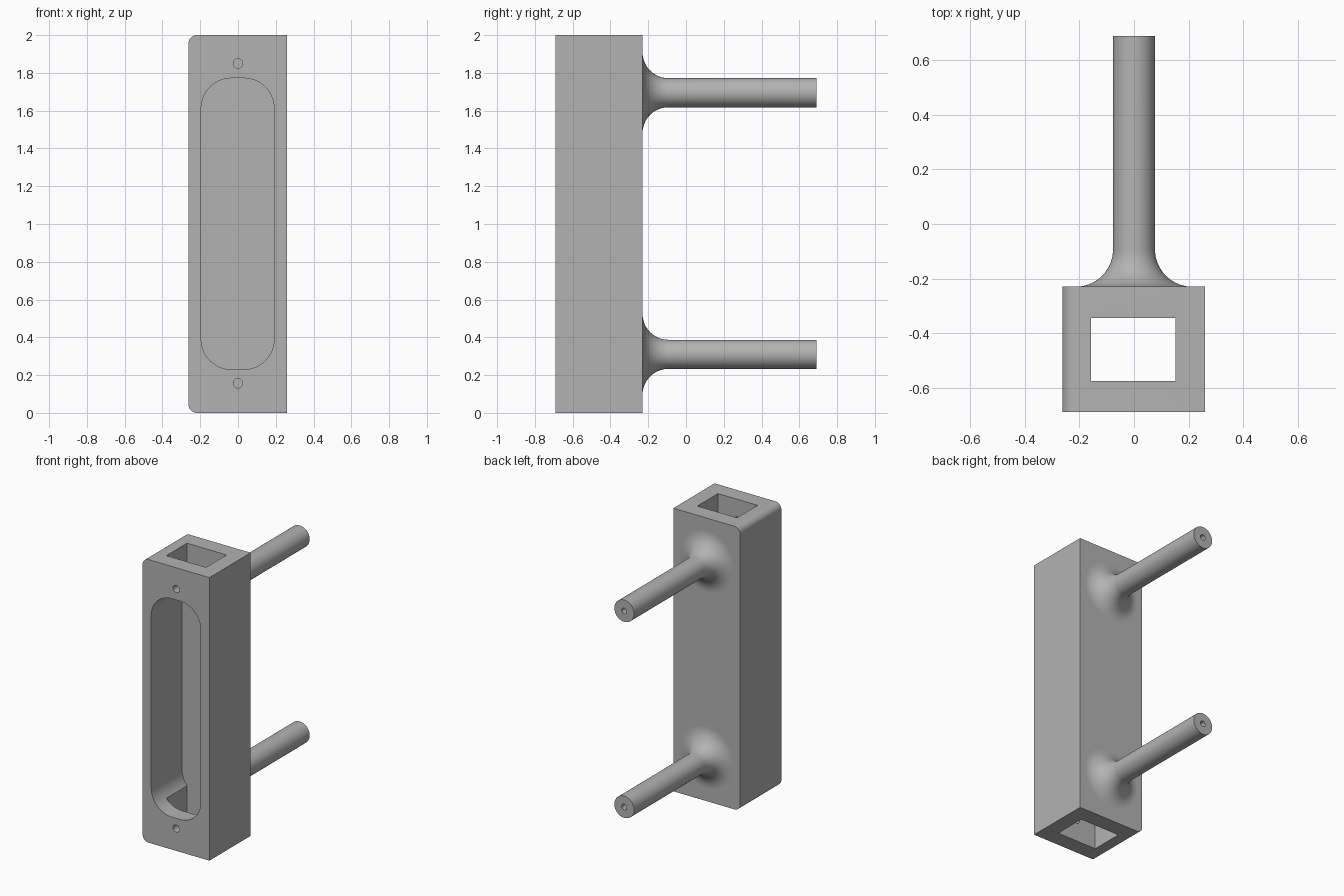
import bpy, bmesh
from math import sin, cos, pi, radians
from mathutils import Matrix, Vector

if "Cube" in bpy.data.objects:
    bpy.data.objects.remove(bpy.data.objects["Cube"])

grey = bpy.data.materials.new("plain grey")
grey.use_nodes = True
grey.diffuse_color = (0.45, 0.45, 0.45, 1)
grey.node_tree.nodes["Principled BSDF"].inputs["Base Color"].default_value = grey.diffuse_color

FRONT, BACK, END = -0.69, -0.23, 0.69
CHANNEL_FRONT, CHANNEL_BACK = -0.575, -0.345


def make_object(name, bm):
    bmesh.ops.recalc_face_normals(bm, faces=bm.faces)
    mesh = bpy.data.meshes.new(name)
    bm.to_mesh(mesh)
    bm.free()
    mesh.materials.append(grey)
    ob = bpy.data.objects.new(name, mesh)
    bpy.context.collection.objects.link(ob)
    return ob


def rounded_rect(x0, x1, z0, z1, left_r, right_r, steps=16):
    """Outline in x and z, with separate radii for the two sides."""
    corners = [(x1, z1, -1, -1, right_r), (x0, z1, 1, -1, left_r),
               (x0, z0, 1, 1, left_r), (x1, z0, -1, 1, right_r)]
    points = []
    for i, (x, z, sx, sz, r) in enumerate(corners):
        if r == 0:
            points.append((x, z))
            continue
        for k in range(steps + 1):
            a = (i + k / steps) * pi / 2
            points.append((x + sx * r + r * cos(a), z + sz * r + r * sin(a)))
    return points


def prism(name, outline, y0, y1):
    """Extrude an x-z outline along y."""
    bm = bmesh.new()
    face = bm.faces.new([bm.verts.new((x, y0, z)) for x, z in outline])
    new = bmesh.ops.extrude_face_region(bm, geom=[face])["geom"]
    verts = [v for v in new if isinstance(v, bmesh.types.BMVert)]
    bmesh.ops.translate(bm, verts=verts, vec=(0, y1 - y0, 0))
    return make_object(name, bm)


def smooth(ob):
    bpy.ops.object.select_all(action='DESELECT')
    ob.select_set(True)
    bpy.context.view_layer.objects.active = ob
    bpy.ops.object.shade_smooth_by_angle(angle=radians(30))


# Housing block, rounded along one side only
housing = prism("housing", rounded_rect(-0.262, 0.26, 0, 2, 0.045, 0), FRONT, BACK)

# Cutters: vertical channel, front window, two screw holes
cutters = [
    prism("channel_cutter", rounded_rect(-0.157, 0.153, -0.1, 2.1, 0, 0),
          CHANNEL_FRONT, CHANNEL_BACK),
    prism("window_cutter", rounded_rect(-0.195, 0.191, 0.23, 1.772, 0.16, 0.16),
          FRONT - 0.1, CHANNEL_BACK - 0.001),
]
for z in (0.157, 1.85):
    r = 0.025
    cutters.append(prism("screw_hole_cutter", rounded_rect(-r, r, z - r, z + r, r - 1e-4, r - 1e-4, 8),
                         FRONT - 0.1, CHANNEL_FRONT + 0.05))
for cutter in cutters:
    mod = housing.modifiers.new(cutter.name, 'BOOLEAN')
    mod.operation = 'DIFFERENCE'
    mod.solver = 'EXACT'
    mod.object = cutter
bpy.context.view_layer.update()
solid = bpy.data.meshes.new_from_object(
    housing.evaluated_get(bpy.context.evaluated_depsgraph_get()))
housing.modifiers.clear()
housing.data = solid
for cutter in cutters:
    bpy.data.objects.remove(cutter)
smooth(housing)

# Rear rods with flared roots and a blind hole in each end
ROD_R, FLARE, HOLE_R, HOLE_DEPTH = 0.077, 0.137, 0.02, 0.15
profile = []
for k in range(17):
    a = k / 16 * pi / 2
    profile.append((ROD_R + FLARE * (1 - sin(a)), BACK + FLARE * (1 - cos(a))))
profile += [(ROD_R, END), (HOLE_R, END), (HOLE_R, END - HOLE_DEPTH), (0, END - HOLE_DEPTH)]

for name, z in (("lower_rod", 0.31), ("upper_rod", 1.695)):
    bm = bmesh.new()
    verts = [bm.verts.new((r, y, z)) for r, y in profile]
    edges = [bm.edges.new(pair) for pair in zip(verts, verts[1:])]
    bmesh.ops.spin(bm, geom=verts + edges, cent=(0, 0, z), axis=(0, 1, 0),
                   angle=2 * pi, steps=64)
    bmesh.ops.remove_doubles(bm, verts=bm.verts, dist=1e-5)
    rod = make_object(name, bm)
    # An open lathe needs its outside direction checked
    side = max(rod.data.polygons, key=lambda p: p.area)
    if side.normal.dot(side.center - Vector((0, side.center.y, z))) < 0:
        rod.data.flip_normals()
    smooth(rod)
